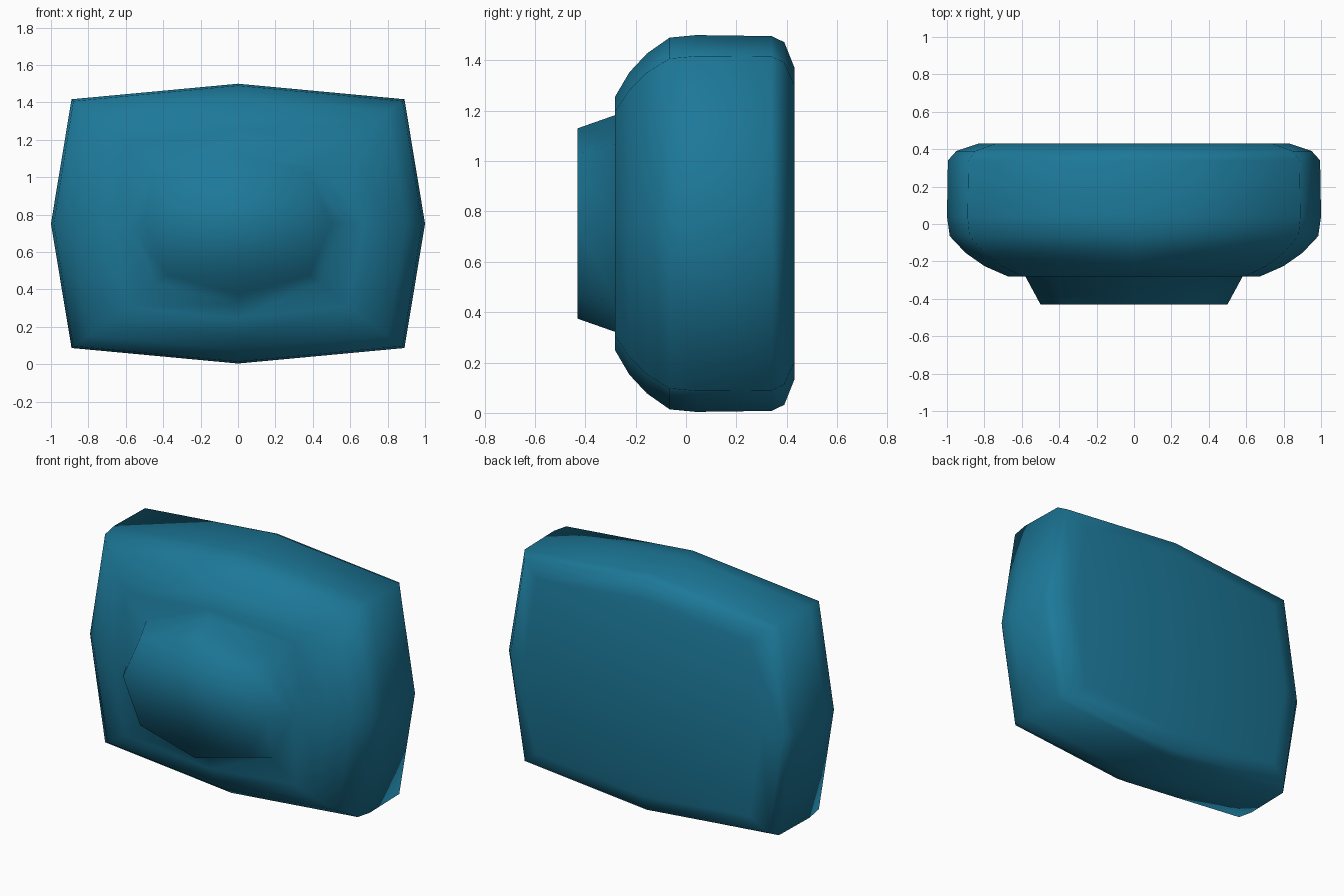
import bpy, bmesh

if "Cube" in bpy.data.objects:
    bpy.data.objects.remove(bpy.data.objects["Cube"])

CZ = 0.752


def ring(bm, y, side, mid, cx, cz):
    # eight-point rounded rectangle: side points, corners, top/bottom points
    pts = [(side, 0), (cx, cz), (0, mid), (-cx, cz),
           (-side, 0), (-cx, -cz), (0, -mid), (cx, -cz)]
    return [bm.verts.new((x, y, CZ + z)) for x, z in pts]


# depth, half width, half height, corner x, corner z (back to front)
profile = [
    (0.43, 0.83, 0.62, 0.74, 0.55),
    (0.39, 0.95, 0.72, 0.85, 0.64),
    (0.34, 0.995, 0.744, 0.885, 0.663),
    (0.04, 1.0, 0.748, 0.89, 0.665),
    (-0.065, 0.985, 0.738, 0.88, 0.655),
    (-0.155, 0.90, 0.675, 0.80, 0.60),
    (-0.225, 0.80, 0.60, 0.71, 0.53),
    (-0.282, 0.67, 0.503, 0.59, 0.445),
    # front knob
    (-0.282, 0.58, 0.43, 0.44, 0.315),
    (-0.43, 0.50, 0.378, 0.38, 0.275),
]

# body and knob lofted as one smooth skin
bm = bmesh.new()
rings = [ring(bm, *p) for p in profile]
for a, b in zip(rings, rings[1:]):
    for i in range(8):
        j = (i + 1) % 8
        bm.faces.new((a[i], a[j], b[j], b[i]))
bm.faces.new(rings[0])
bm.faces.new(rings[-1])
bmesh.ops.recalc_face_normals(bm, faces=bm.faces)
for f in bm.faces:
    f.smooth = True
mesh = bpy.data.meshes.new("button_body")
bm.to_mesh(mesh)
bm.free()
body = bpy.data.objects.new("button_body", mesh)
bpy.context.collection.objects.link(body)

# teal paint
mat = bpy.data.materials.new("teal")
mat.diffuse_color = (0.012, 0.19, 0.32, 1)
mat.use_nodes = True
mat.node_tree.nodes["Principled BSDF"].inputs["Base Color"].default_value = mat.diffuse_color
mesh.materials.append(mat)
